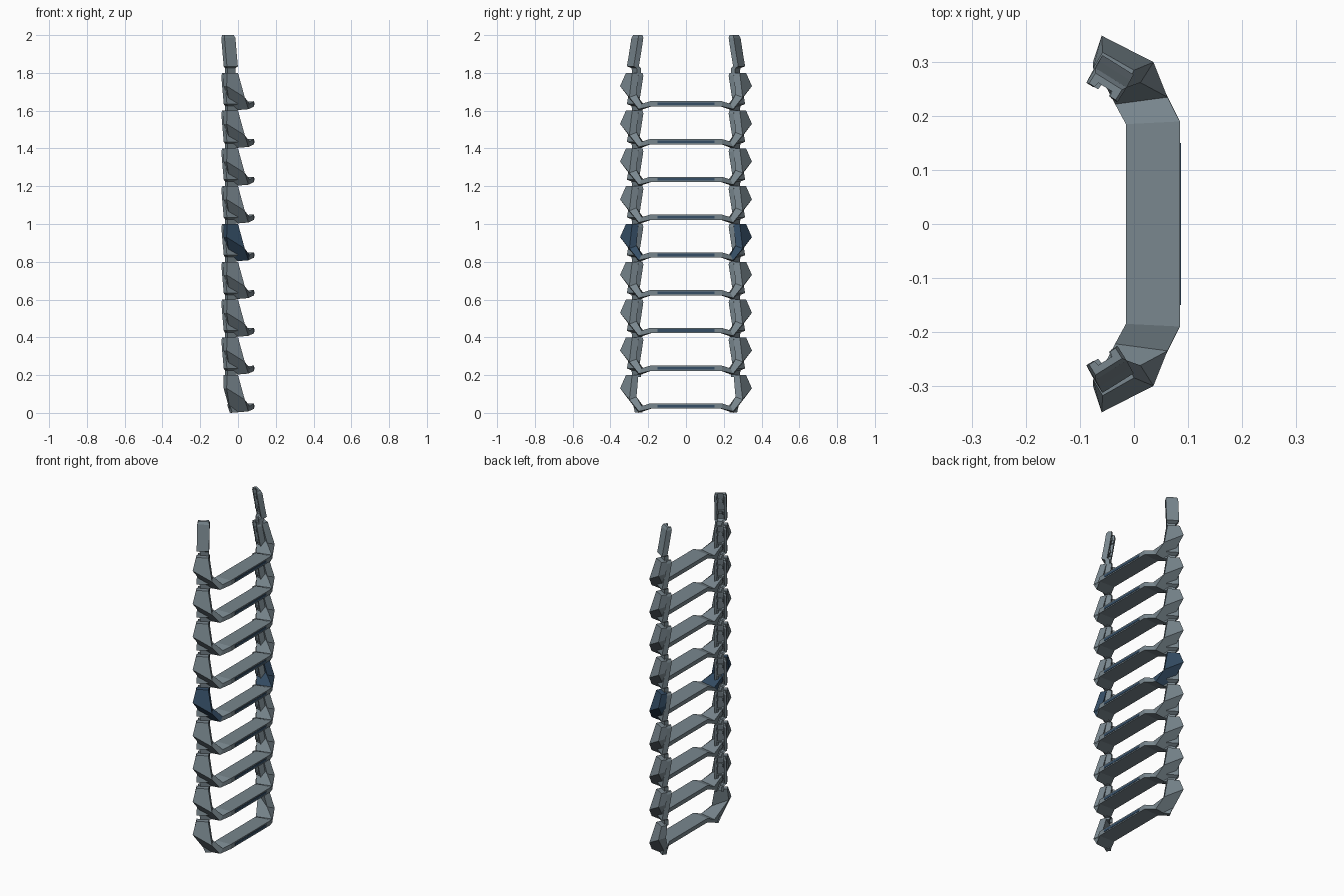
import bpy, bmesh
from mathutils import Vector

if "Cube" in bpy.data.objects:
    bpy.data.objects.remove(bpy.data.objects["Cube"])


def material(name, rgb):
    m = bpy.data.materials.new(name)
    m.diffuse_color = (*rgb, 1)
    m.use_nodes = True
    m.node_tree.nodes["Principled BSDF"].inputs["Base Color"].default_value = m.diffuse_color
    return m


GREY = material("steel grey", (0.19, 0.24, 0.27))
NAVY = material("dark blue", (0.035, 0.075, 0.13))
STEP = 0.2


def loft(bm, rings):
    """Skin a list of equal-length closed rings and cap both ends."""
    vs = [[bm.verts.new(p) for p in r] for r in rings]
    n = len(vs[0])
    for a, b in zip(vs, vs[1:]):
        for i in range(n):
            j = (i + 1) % n
            bm.faces.new((a[i], a[j], b[j], b[i]))
    bm.faces.new(vs[0][::-1])
    bm.faces.new(vs[-1])


def finish(bm, name, mat, z):
    bmesh.ops.recalc_face_normals(bm, faces=bm.faces)
    me = bpy.data.meshes.new(name)
    bm.to_mesh(me)
    bm.free()
    me.materials.append(mat)
    ob = bpy.data.objects.new(name, me)
    ob.location.z = z
    bpy.context.collection.objects.link(ob)
    return ob


def build(name, ringsets, mat, z, side=1):
    bm = bmesh.new()
    for rings in ringsets:
        loft(bm, [[(x, y * side, zz) for x, y, zz in r] for r in rings])
    return finish(bm, name, mat, z)


def box(x0, x1, y0, y1, z0, z1):
    return [[(x0, y, z0), (x1, y, z0), (x1, y, z1), (x0, y, z1)] for y in (y0, y1)]


# Cross-sections along the side bracket: outer +x, outer -x, inner -x, inner +x
TREAD_END = [(.085, .19, .022), (-.015, .185, .022), (-.015, .185, .046), (.085, .19, .05)]
ELBOW = [(.055, .25, .008), (-.04, .25, .0), (-.035, .222, .03), (.062, .235, .036)]
KNEE = [(.036, .30, .07), (-.06, .349, .13), (-.076, .30, .13), (.012, .262, .085)]
NECK = [(.0, .285, .2), (-.058, .318, .2), (-.076, .288, .2), (-.016, .252, .2)]

# Side rail: channel section opening inwards; u = width axis, n = outward axis
U, N = Vector((.85, -.53, 0)), Vector((.53, .85, 0))
CHANNEL = [(-.034, .014), (.034, .014), (.034, -.018), (.02, -.018),
           (.017, -.004), (-.017, -.004), (-.02, -.018), (-.034, -.018)]


def channel(cx, cy, z, w=1.0, d=1.0):
    return [tuple(Vector((cx, cy, z)) + U * a * w + N * b * d) for a, b in CHANNEL]


RAIL = [channel(-.04, .262, -.01, .7, .8), channel(-.04, .265, .025, .75, .8),
        channel(-.037, .283, .035), channel(-.043, .272, .1),
        channel(-.05, .259, .185), channel(-.052, .256, .2, .85, .7)]
# Small cross lugs inside the channel
LUGS = [[channel(-.043, .268, .07, .6, .9), channel(-.045, .265, .09, .6, .9)],
        [channel(-.047, .259, .145, .6, .9), channel(-.048, .257, .165, .6, .9)]]

for i in range(9):
    z = i * STEP
    # Tread with a blue grip strip on its front edge
    tread = [[(x, -y, h) for x, y, h in TREAD_END], TREAD_END]
    build("tread", [tread], GREY, z)
    build("tread_edge_strip", [box(.08, .087, -.15, .15, .029, .043)], NAVY, z)
    for side in (1, -1):
        # Arm from tread to bracket, then folded side bracket (one is blue)
        build("tread_arm", [[TREAD_END, ELBOW]], GREY, z, side)
        build("side_bracket", [[ELBOW, KNEE, NECK]], NAVY if i == 4 else GREY, z, side)
        # Foot clip below each bracket
        foot = [channel(-.022, .252, .002, .5, .8), channel(-.03, .258, .045, .7, .8)]
        build("bracket_clip", [foot], GREY, z, side)

# Rail segments stacked above the first tread; the top ones stand free
for i in range(1, 10):
    for side in (1, -1):
        build("rail_segment", [RAIL] + LUGS, GREY, i * STEP, side)
